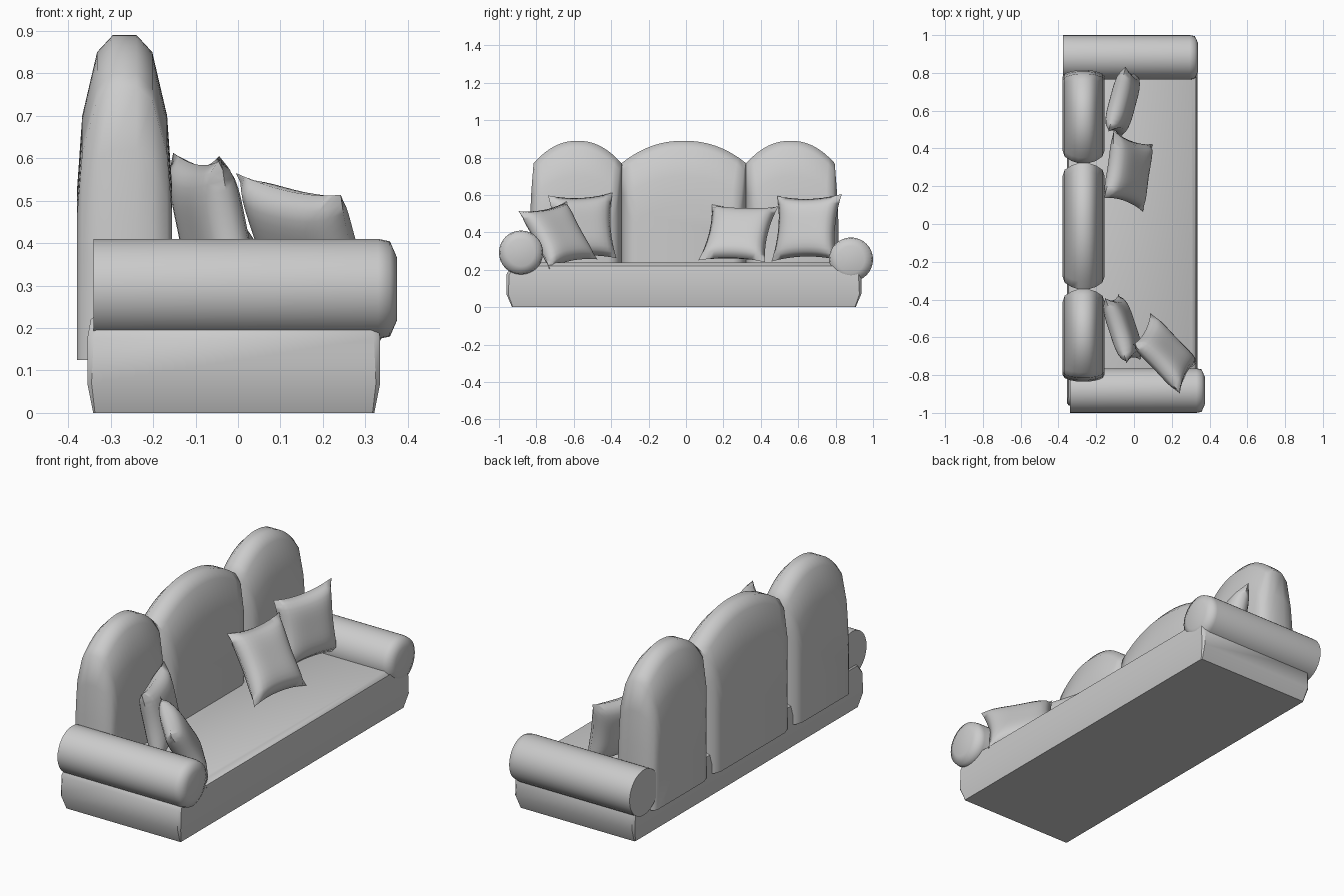
import bpy, bmesh, math
from mathutils import Vector

cube = bpy.data.objects.get("Cube")
if cube:
    bpy.data.objects.remove(cube, do_unlink=True)

fabric = bpy.data.materials.new("light grey fabric")
fabric.use_nodes = True
grey = (0.6, 0.6, 0.6, 1)
fabric.diffuse_color = grey
fabric.node_tree.nodes["Principled BSDF"].inputs["Base Color"].default_value = grey


def finish(name, bm, angle):
    bmesh.ops.remove_doubles(bm, verts=bm.verts, dist=0.0001)
    bmesh.ops.recalc_face_normals(bm, faces=bm.faces)
    mesh = bpy.data.meshes.new(name)
    bm.to_mesh(mesh)
    bm.free()
    obj = bpy.data.objects.new(name, mesh)
    bpy.context.collection.objects.link(obj)
    mesh.materials.append(fabric)
    bpy.ops.object.select_all(action='DESELECT')
    obj.select_set(True)
    bpy.context.view_layer.objects.active = obj
    bpy.ops.object.shade_smooth_by_angle(angle=math.radians(angle))
    return obj


def loft(name, rings, angle=50):
    """Skin a list of closed rings and cap both ends."""
    bm = bmesh.new()
    loops = [[bm.verts.new(p) for p in ring] for ring in rings]
    n = len(loops[0])
    for a, b in zip(loops, loops[1:]):
        for i in range(n):
            j = (i + 1) % n
            bm.faces.new((a[i], a[j], b[j], b[i]))
    bm.faces.new(loops[0])
    bm.faces.new(loops[-1])
    return finish(name, bm, angle)


# Seat base: stacked rectangles with cut corners, (height, x inset, y inset, corner)
def base_ring(z, ix, iy, c):
    x0, x1, y0, y1 = -0.355 + ix, 0.335 - ix, -0.96 + iy, 0.937 - iy
    return [(x0 + c, y0, z), (x1 - c, y0, z), (x1, y0 + c, z), (x1, y1 - c, z),
            (x1 - c, y1, z), (x0 + c, y1, z), (x0, y1 - c, z), (x0, y0 + c, z)]


loft("seat_base", [base_ring(*r) for r in (
    (0, 0.014, 0.03, 0.004), (0.07, 0, 0, 0.01), (0.175, 0, 0, 0.015),
    (0.22, 0.008, 0.025, 0.02), (0.238, 0.03, 0.06, 0.02))], 40)


# Bolster arms: round lengthwise rolls with a softened front end
def arm(name, x0, x1, y, z, r=0.118, n=32):
    rings = []
    for x, s in ((x0, r), (x1 - 0.045, r), (x1 - 0.017, r * 0.95), (x1, r * 0.62)):
        rings.append([(x, y + s * math.cos(math.tau * i / n),
                       z + s * math.sin(math.tau * i / n)) for i in range(n)])
    loft(name, rings, 60)


arm("right_arm", -0.34, 0.375, -0.882, 0.292)
arm("left_arm", -0.375, 0.34, 0.882, 0.255)


# Back cushions: domed outlines lofted through the thickness
def back_cushion(name, y0, y1, flare0, flare1, soft0, soft1):
    low, shoulder, rise, n = 0.125, 0.77, 0.12, 16
    mid, half = (y0 + y1) / 2, (y1 - y0) / 2
    outline = [(y0 - flare0, low), (y0 - flare0, 0.45), (y0 - flare0 * 0.6, 0.62)]
    for i in range(n + 1):
        t = -1 + 2 * i / n
        outline.append((mid + half * t, shoulder + rise * (1 - abs(t) ** 2.2)))
    outline += [(y1 + flare1 * 0.6, 0.62), (y1 + flare1, 0.45), (y1 + flare1, low)]
    depth = [(0.028, 0, 0), (0.065, 0.04, 0.012), (0.1, 0.19, 0.035), (0.112, 0.36, 0.07)]
    layers = [(-d, t, s) for d, t, s in reversed(depth)] + depth
    rings = []
    for dx, drop, side in layers:
        k = 1 - drop / (shoulder + rise - low)
        ring = []
        for y, z in outline:
            t = (y - mid) / half
            inset = side * (soft1 if t > 0 else soft0)
            ring.append((-0.267 + dx, y - t * inset, low + (z - low) * k))
        rings.append(ring)
    loft(name, rings, 50)


back_cushion("back_cushion_right", -0.815, -0.345, 0.02, 0, 0.5, 1)
back_cushion("back_cushion_middle", -0.345, 0.322, 0, 0, 1, 1)
back_cushion("back_cushion_left", 0.322, 0.795, 0, 0.02, 1, 0.5)


# Throw pillows: puffed squares with pinched corners, set by centre, width and up vectors
def pillow(name, centre, width, up, thick=0.058, n=14):
    c, w, u = Vector(centre), Vector(width) / 2, Vector(up) / 2
    normal = w.cross(u).normalized()
    bm = bmesh.new()
    for side in (1, -1):
        grid = []
        for i in range(n + 1):
            row = []
            for j in range(n + 1):
                a, b = -1 + 2 * i / n, -1 + 2 * j / n
                pa = a * (1 - 0.12 * (1 - b ** 2))
                pb = b * (1 - 0.12 * (1 - a ** 2))
                puff = ((1 - a ** 4) * (1 - b ** 4)) ** 0.55
                row.append(bm.verts.new(c + w * pa * 1.03 + u * pb * 1.03
                                        + normal * side * thick * puff))
            grid.append(row)
        for i in range(n):
            for j in range(n):
                bm.faces.new((grid[i][j], grid[i + 1][j],
                              grid[i + 1][j + 1], grid[i][j + 1]))
    finish(name, bm, 70)


pillow("pillow_left_outer", (-0.06, 0.645, 0.425), (0.09, 0.335, 0.01), (-0.06, 0.03, 0.34))
pillow("pillow_left_inner", (-0.03, 0.28, 0.395), (0.05, 0.345, -0.01), (-0.2, 0.07, 0.29))
pillow("pillow_right_inner", (-0.06, -0.555, 0.43), (-0.11, 0.335, 0.015), (-0.07, -0.02, 0.34))
pillow("pillow_right_outer", (0.165, -0.685, 0.385), (0.24, -0.25, -0.05), (-0.09, -0.16, 0.3))
